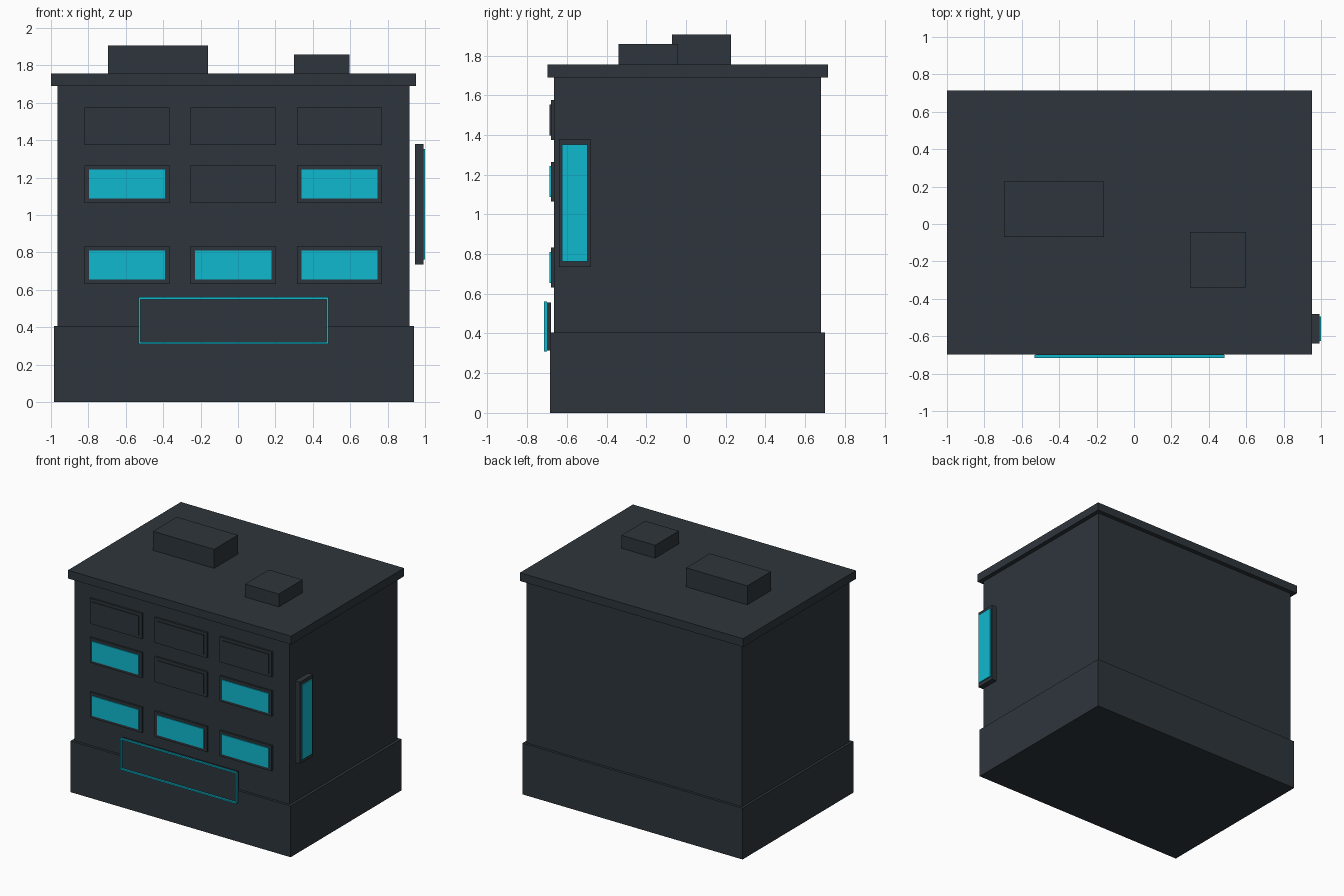
import bpy
import bmesh
from mathutils import Vector

default = bpy.data.objects.get("Cube")
if default:
    bpy.data.objects.remove(default, do_unlink=True)


def material(name, rgb):
    m = bpy.data.materials.new(name)
    m.use_nodes = True
    colour = (*rgb, 1.0)
    m.diffuse_color = colour
    m.node_tree.nodes["Principled BSDF"].inputs["Base Color"].default_value = colour
    return m


DARK = material("dark slate", (0.027, 0.036, 0.044))
CYAN = material("glowing cyan", (0.005, 0.48, 0.62))


def box(name, x, y, z, mat):
    """Box from its (low, high) extent on each axis."""
    bm = bmesh.new()
    bmesh.ops.create_cube(bm, size=1)
    low, high = (Vector(c) for c in zip(x, y, z))
    size, middle = high - low, (low + high) / 2
    for v in bm.verts:
        v.co = v.co * size + middle
    mesh = bpy.data.meshes.new(name)
    bm.to_mesh(mesh)
    bm.free()
    mesh.materials.append(mat)
    obj = bpy.data.objects.new(name, mesh)
    bpy.context.collection.objects.link(obj)
    return obj


def inset(span, d):
    return (span[0] + d, span[1] - d)


# Main masses
box("ground_floor", (-0.985, 0.94), (-0.685, 0.70), (0, 0.405), DARK)
box("upper_floors", (-0.965, 0.918), (-0.665, 0.68), (0.405, 1.69), DARK)
box("roof_slab", (-1.0, 0.952), (-0.697, 0.715), (1.69, 1.755), DARK)

# Rooftop units
box("large_roof_unit", (-0.695, -0.16), (-0.07, 0.227), (1.755, 1.905), DARK)
box("small_roof_unit", (0.30, 0.595), (-0.34, -0.043), (1.755, 1.857), DARK)

# Front windows: three rows of three, some lit
columns = [(-0.82, -0.365), (-0.253, 0.203), (0.315, 0.77)]
rows = [(0.632, 0.833), (1.065, 1.265), (1.375, 1.575)]
lit = ["111", "101", "000"]
for r, z in enumerate(rows):
    for c, x in enumerate(columns):
        tag = f"{r + 1}_{c + 1}"
        box("window_frame_" + tag, x, (-0.680, -0.66), z, DARK)
        box("window_pane_" + tag, inset(x, 0.024), (-0.687, -0.680),
            inset(z, 0.022), CYAN if lit[r][c] == "1" else DARK)

# Tall panel standing off the left wall
panel_y, panel_z = (-0.64, -0.48), (0.735, 1.38)
box("side_panel_frame", (0.946, 0.991), panel_y, panel_z, DARK)
box("side_panel_light", (0.991, 1.0), inset(panel_y, 0.015), inset(panel_z, 0.028), CYAN)

# Blank sign board with a glowing border
sign_x, sign_z, border = (-0.532, 0.485), (0.31, 0.56), 0.011
sign_y = (-0.716, -0.70)
box("sign_board", inset(sign_x, 0.005), (-0.70, -0.68), inset(sign_z, 0.005), DARK)
for name, z0 in (("bottom", sign_z[0]), ("top", sign_z[1] - border)):
    box("sign_border_" + name, sign_x, sign_y, (z0, z0 + border), CYAN)
for name, x0 in (("right", sign_x[0]), ("left", sign_x[1] - border)):
    box("sign_border_" + name, (x0, x0 + border), sign_y, inset(sign_z, border), CYAN)
